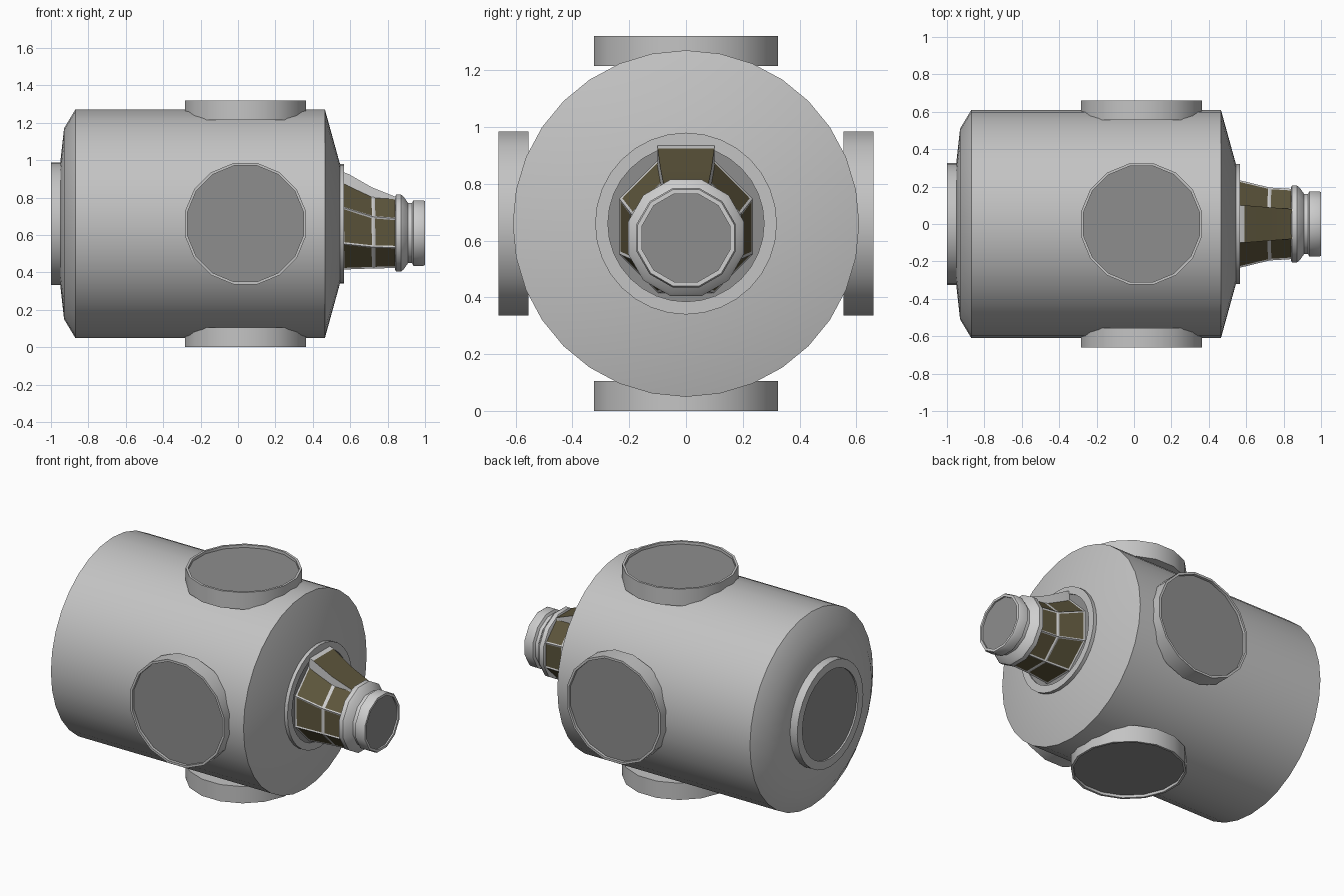
import bpy, bmesh, math
from mathutils import Vector

if "Cube" in bpy.data.objects:
    bpy.data.objects.remove(bpy.data.objects["Cube"])

AXIS_Z = 0.66      # height of the main axis
NOSE_Z = 0.61      # height of the nose axis


def material(name, rgb):
    m = bpy.data.materials.new(name)
    m.diffuse_color = (*rgb, 1)
    m.use_nodes = True
    m.node_tree.nodes["Principled BSDF"].inputs["Base Color"].default_value = m.diffuse_color
    return m


HULL = material("hull grey", (0.55, 0.55, 0.55))
HATCH = material("hatch dark grey", (0.27, 0.27, 0.27))
FRAME = material("frame light grey", (0.62, 0.62, 0.62))
WINDOW = material("window olive", (0.11, 0.092, 0.045))


def loft(rings):
    """Skin a list of point loops and cap both ends; returns bmesh and end cap."""
    bm = bmesh.new()
    loops = [[bm.verts.new(p) for p in ring] for ring in rings]
    n = len(loops[0])
    for a, b in zip(loops, loops[1:]):
        for i in range(n):
            j = (i + 1) % n
            bm.faces.new((a[i], a[j], b[j], b[i]))
    bm.faces.new(loops[0][::-1])
    cap = bm.faces.new(loops[-1])
    bmesh.ops.recalc_face_normals(bm, faces=bm.faces)
    return bm, cap


def finish(name, bm, mats, angle=31):
    me = bpy.data.meshes.new(name)
    bm.to_mesh(me)
    bm.free()
    for m in mats:
        me.materials.append(m)
    ob = bpy.data.objects.new(name, me)
    bpy.context.collection.objects.link(ob)
    bpy.ops.object.select_all(action='DESELECT')
    ob.select_set(True)
    bpy.context.view_layer.objects.active = ob
    bpy.ops.object.shade_smooth_by_angle(angle=math.radians(angle))
    return ob


def turned(name, profile, sides, origin, direction, mats, flats=True):
    """Revolve (distance, radius) pairs about a direction; last cap gets mats[1]."""
    rot = Vector(direction).to_track_quat('Z', 'Y')
    step = math.tau / sides
    off, k = (step / 2, 1 / math.cos(step / 2)) if flats else (0, 1)
    rings = [[Vector(origin) + rot @ Vector((r * k * math.cos(off + i * step),
                                             r * k * math.sin(off + i * step), d))
              for i in range(sides)] for d, r in profile]
    bm, cap = loft(rings)
    if len(mats) > 1:
        cap.material_index = 1
    return finish(name, bm, mats)


axis = (0, 0, AXIS_Z)

# Main hull
turned("hull", [(-0.95, 0.30), (-0.95, 0.33), (-0.93, 0.51), (-0.87, 0.61),
                (0.465, 0.61), (0.545, 0.32), (0.545, 0.30)],
       32, axis, (1, 0, 0), [HULL], flats=False)

# End collars with dark hatches
turned("rear_port", [(0.93, 0.327), (1.0, 0.327), (1.0, 0.275), (0.99, 0.275)],
       32, axis, (-1, 0, 0), [HULL, HATCH], flats=False)
turned("front_collar", [(0.53, 0.32), (0.567, 0.32), (0.567, 0.275), (0.56, 0.275)],
       32, axis, (1, 0, 0), [HULL, HATCH], flats=False)

# Four radial docking ports
for name, d in (("top", (0, 0, 1)), ("bottom", (0, 0, -1)),
                ("front", (0, -1, 0)), ("back", (0, 1, 0))):
    turned(name + "_port", [(0.555, 0.324), (0.66, 0.324), (0.66, 0.31), (0.643, 0.31)],
           16, (0.04, 0, AXIS_Z), d, [HULL, HATCH])


# Octagonal cupola with inset windows
def octagon(x, zc, apothem):
    r = apothem / math.cos(math.pi / 8)
    return [(x, r * math.cos(a), zc + r * math.sin(a))
            for a in (math.pi / 8 + i * math.pi / 4 for i in range(8))]


bm, _ = loft([octagon(0.56, 0.65, 0.235), octagon(0.725, 0.616, 0.195),
              octagon(0.855, NOSE_Z, 0.187)])
panes = [f for f in bm.faces if abs(f.normal.x) < 0.8]
bmesh.ops.inset_individual(bm, faces=panes, thickness=0.013, depth=-0.003)
for f in panes:
    f.material_index = 1
finish("cupola", bm, [FRAME, WINDOW], angle=15)

# Raised sloping window on top of the cupola
bm, _ = loft([[(x, w, z), (x, -w, z), (x, -w, z - 0.08), (x, w, z - 0.08)]
              for x, z, w in ((0.563, 0.936, 0.1), (0.592, 0.925, 0.1),
                              (0.715, 0.855, 0.09), (0.845, 0.803, 0.08))])
for f in bm.faces:
    if f.normal.z > 0.5 and f.calc_center_median().x > 0.592:
        f.material_index = 1
finish("top_window", bm, [FRAME, WINDOW], angle=10)

# Nose collar and end hatch
turned("nose", [(0.84, 0.195), (0.845, 0.205), (0.872, 0.205), (0.885, 0.195),
                (0.91, 0.16), (0.93, 0.16), (0.938, 0.175), (0.99, 0.175),
                (1.0, 0.17), (1.0, 0.155), (0.99, 0.155)],
       12, (0, 0, NOSE_Z), (1, 0, 0), [FRAME, HATCH])
